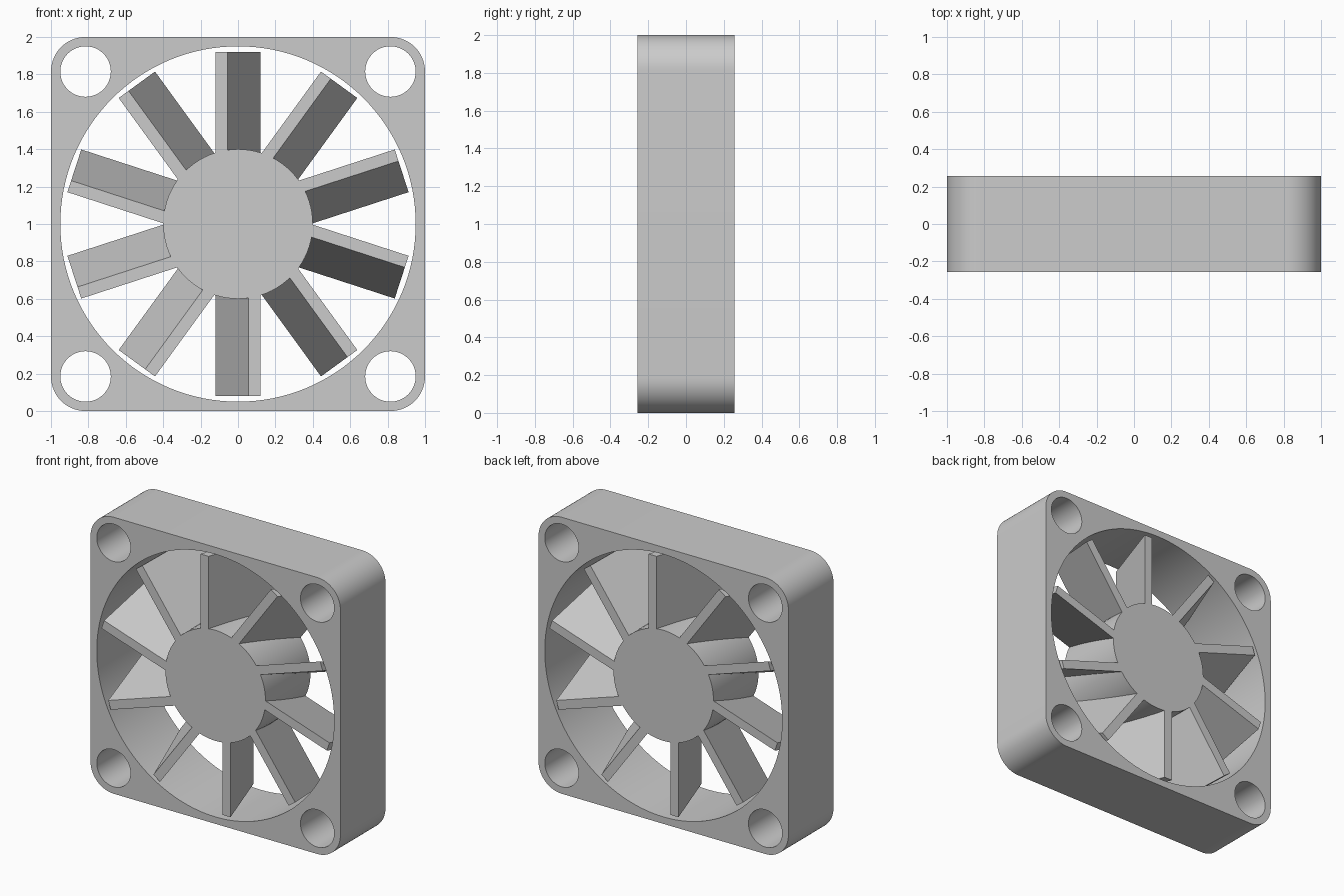
import bpy, bmesh
from math import sin, cos, pi, radians
from mathutils import Matrix, Vector

DEPTH = 0.515      # overall thickness along y
CENTRE = 1.0       # height of the fan axis
BLADES = 10

cube = bpy.data.objects.get("Cube")
if cube:
    bpy.data.objects.remove(cube, do_unlink=True)

grey = bpy.data.materials.new("plain grey")
grey.use_nodes = True
COLOUR = (0.6, 0.6, 0.6, 1)
grey.diffuse_color = COLOUR
grey.node_tree.nodes["Principled BSDF"].inputs["Base Color"].default_value = COLOUR


def activate(obj):
    bpy.ops.object.select_all(action='DESELECT')
    obj.select_set(True)
    bpy.context.view_layer.objects.active = obj


def add_object(name, data):
    obj = bpy.data.objects.new(name, data)
    bpy.context.collection.objects.link(obj)
    data.materials.append(grey)
    return obj


def arc(cx, cz, radius, start, end, steps):
    angles = [start + (end - start) * i / steps for i in range(steps + 1)]
    return [(cx + radius * cos(a), cz + radius * sin(a)) for a in angles]


def circle(cx, cz, radius, steps):
    return arc(cx, cz, radius, 0, 2 * pi, steps)[:-1]


def extrude_outlines(name, outlines):
    """Fill nested outlines, treating inner ones as holes, and extrude along y."""
    curve = bpy.data.curves.new(name, 'CURVE')
    curve.dimensions = '2D'
    curve.fill_mode = 'BOTH'
    curve.extrude = DEPTH / 2
    for outline in outlines:
        spline = curve.splines.new('POLY')
        spline.points.add(len(outline) - 1)
        for point, (x, z) in zip(spline.points, outline):
            point.co = (x, z, 0, 1)
        spline.use_cyclic_u = True
    obj = add_object(name, curve)
    activate(obj)
    bpy.ops.object.convert(target='MESH')
    obj = bpy.context.object
    bm = bmesh.new()
    bm.from_mesh(obj.data)
    bmesh.ops.remove_doubles(bm, verts=bm.verts, dist=0.0001)
    bm.transform(Matrix.Translation((0, 0, CENTRE)) @ Matrix.Rotation(pi / 2, 4, 'X'))
    bmesh.ops.recalc_face_normals(bm, faces=bm.faces)
    bm.to_mesh(obj.data)
    bm.free()
    return obj


# Square housing: rounded corners, large bore, four screw holes
corner, inset = 0.185, 0.815
corners = [(1, 1), (-1, 1), (-1, -1), (1, -1)]
rim = []
for i, (sx, sz) in enumerate(corners):
    rim += arc(sx * inset, sz * inset, corner, i * pi / 2, (i + 1) * pi / 2, 16)
holes = [circle(sx * inset, sz * inset, 0.135, 48) for sx, sz in corners]
frame = extrude_outlines("frame", [rim, circle(0, 0, 0.95, 128)] + holes)

# Solid central hub
hub = extrude_outlines("hub", [circle(0, 0, 0.4, 80)])

# Slanted blades: boxes sheared sideways from front to back
bm = bmesh.new()
for i in range(BLADES):
    box = bmesh.ops.create_cube(bm, size=1)["verts"]
    for v in box:
        back = v.co.y > 0
        v.co = Vector((v.co.x * 0.065 + (0.0875 if back else -0.0875),
                       v.co.y * DEPTH,
                       0.92 if v.co.z > 0 else 0.36))
    turn = Matrix.Rotation(2 * pi * i / BLADES, 4, 'Y')
    bmesh.ops.transform(bm, matrix=Matrix.Translation((0, 0, CENTRE)) @ turn, verts=box)
bmesh.ops.recalc_face_normals(bm, faces=bm.faces)
blade_mesh = bpy.data.meshes.new("blades")
bm.to_mesh(blade_mesh)
bm.free()
add_object("blades", blade_mesh)

# Smooth the round walls, keep the rims crisp
for obj in (frame, hub):
    activate(obj)
    bpy.ops.object.shade_smooth_by_angle(angle=radians(30))
